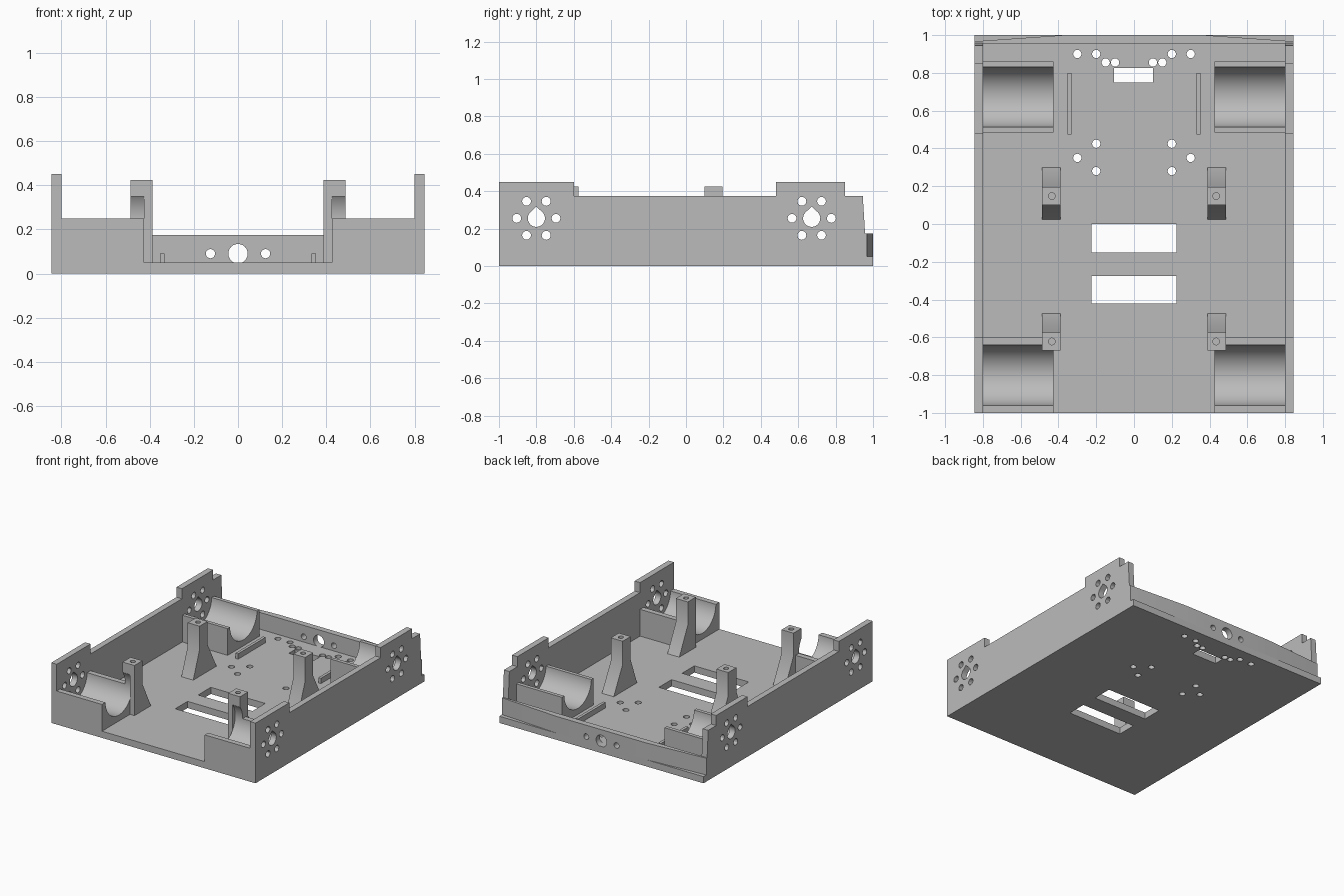
import bpy, bmesh
from math import sin, cos, pi, radians
from mathutils import Vector

cube = bpy.data.objects.get("Cube")
if cube:
    bpy.data.objects.remove(cube, do_unlink=True)

grey = bpy.data.materials.new("plain grey")
grey.use_nodes = True
colour = (0.5, 0.5, 0.5, 1)
grey.diffuse_color = colour
grey.node_tree.nodes["Principled BSDF"].inputs["Base Color"].default_value = colour


def add_prism(bm, pts, axis, a, b):
    """Extrude an outline from a to b along the x, y or z axis."""
    place = {"x": lambda p, t: (t, p[0], p[1]),
             "y": lambda p, t: (p[0], t, p[1]),
             "z": lambda p, t: (p[0], p[1], t)}[axis]
    ends = [[bm.verts.new(place(p, t)) for p in pts] for t in (a, b)]
    bm.faces.new(ends[0])
    bm.faces.new(ends[1])
    n = len(pts)
    for i in range(n):
        j = (i + 1) % n
        bm.faces.new((ends[0][i], ends[0][j], ends[1][j], ends[1][i]))


def make(name, prisms):
    bm = bmesh.new()
    for p in prisms:
        add_prism(bm, *p)
    bmesh.ops.recalc_face_normals(bm, faces=bm.faces)
    mesh = bpy.data.meshes.new(name)
    bm.to_mesh(mesh)
    bm.free()
    mesh.materials.append(grey)
    ob = bpy.data.objects.new(name, mesh)
    bpy.context.collection.objects.link(ob)
    return ob


def part(name, prisms, cuts=()):
    """Build a part, cut its openings and round its curved faces."""
    ob = make(name, prisms)
    bpy.ops.object.select_all(action="DESELECT")
    bpy.context.view_layer.objects.active = ob
    ob.select_set(True)
    if cuts:
        cutter = make("cutter", cuts)
        cutter.hide_render = True
        mod = ob.modifiers.new("openings", "BOOLEAN")
        mod.operation, mod.solver, mod.object = "DIFFERENCE", "EXACT", cutter
        bpy.ops.object.modifier_apply(modifier=mod.name)
        bpy.data.objects.remove(cutter, do_unlink=True)
    bpy.ops.object.shade_smooth_by_angle(angle=radians(30))
    return ob


def rect(a0, a1, b0, b1):
    return [(a0, b0), (a1, b0), (a1, b1), (a0, b1)]


def circle(u, v, r, n=24):
    return [(u + r * cos(2 * pi * i / n), v + r * sin(2 * pi * i / n)) for i in range(n)]


def teardrop(u, v, r):
    arc = [radians(135 + 270 * i / 20) for i in range(21)]
    return [(u + r * cos(t), v + r * sin(t)) for t in arc] + [(u, v + r * 1.35)]


W, WALL, FLOOR = 0.845, 0.80, 0.05
AXLE_Z, BORE = 0.255, 0.16
AXLES = {"front": -0.8, "back": 0.672}

# Floor plate with slots and screw holes
slots = [rect(-0.225, 0.225, -0.15, 0), rect(-0.225, 0.225, -0.42, -0.275),
         rect(-0.105, 0.1, 0.75, 0.825)]
screws = [(0.3, 0.9), (0.2, 0.9), (0.15, 0.855), (0.1, 0.855),
          (0.2, 0.425), (0.3, 0.35), (0.2, 0.28)]
holes = slots + [circle(s * x, y, 0.022, 16) for x, y in screws for s in (-1, 1)]
part("floor_plate", [(rect(-W, W, -1, 1), "z", 0, FLOOR)],
     [(h, "z", -0.1, 0.1) for h in holes])

# Back wall, tapering toward both ends
taper = [(-W, 0.955), (W, 0.955), (W, 0.967), (0.37, 1), (-0.37, 1), (-W, 0.967)]
ports = [circle(0, 0.09, 0.044)] + [circle(x, 0.09, 0.021, 16) for x in (-0.125, 0.125)]
part("back_wall", [(taper, "z", FLOOR, 0.175)], [(p, "y", 0.9, 1.1) for p in ports])

wall_outline = [(-1, FLOOR), (-1, 0.45), (-0.6, 0.45), (-0.6, 0.375), (0.48, 0.375),
                (0.48, 0.45), (0.85, 0.45), (0.85, 0.375), (0.945, 0.375), (0.965, FLOOR)]
mounts = []
for y in AXLES.values():
    mounts.append(teardrop(y, AXLE_Z, 0.046))
    mounts += [circle(y + 0.105 * cos(k * pi / 3), AXLE_Z + 0.105 * sin(k * pi / 3), 0.024, 12)
               for k in range(6)]

for side, s in (("right", -1), ("left", 1)):
    # Side wall with motor mounting holes
    part(side + "_wall", [(wall_outline, "x", s * WALL, s * W)],
         [(m, "x", s * 0.7, s * 0.9) for m in mounts])

    # Motor cradles
    for end, (y0, y1) in (("front", (-1, -0.6)), ("back", (0.485, 0.86))):
        bore = circle(AXLES[end], AXLE_Z, BORE, 64)
        part(f"{end}_{side}_motor_cradle",
             [(rect(y0, y1, FLOOR, 0.25), "x", s * 0.425, s * WALL)],
             [(bore, "x", s * 0.3, s * 0.9)])

    # Posts with sloping feet; the front ones clear the motor bore
    front = [(-0.67, FLOOR), (-0.67, 0.425), (-0.575, 0.425), (-0.575, 0.25), (-0.475, FLOOR)]
    back = [(0.025, FLOOR), (0.1, 0.25), (0.1, 0.425), (0.195, 0.425), (0.195, 0.25), (0.3, FLOOR)]
    for end, outline, y in (("front", front, -0.622), ("back", back, 0.148)):
        bore = circle(AXLES[end], AXLE_Z, BORE, 64)
        part(f"{end}_{side}_post", [(outline, "x", s * 0.388, s * 0.486)],
             [(circle(s * 0.435, y, 0.018, 16), "z", 0.36, 0.5),
              (bore, "x", s * 0.425, s * 0.6)])

    # Low rib on the floor
    part(side + "_rib", [(rect(0.475, 0.8, FLOOR, 0.09), "x", s * 0.332, s * 0.353)])
